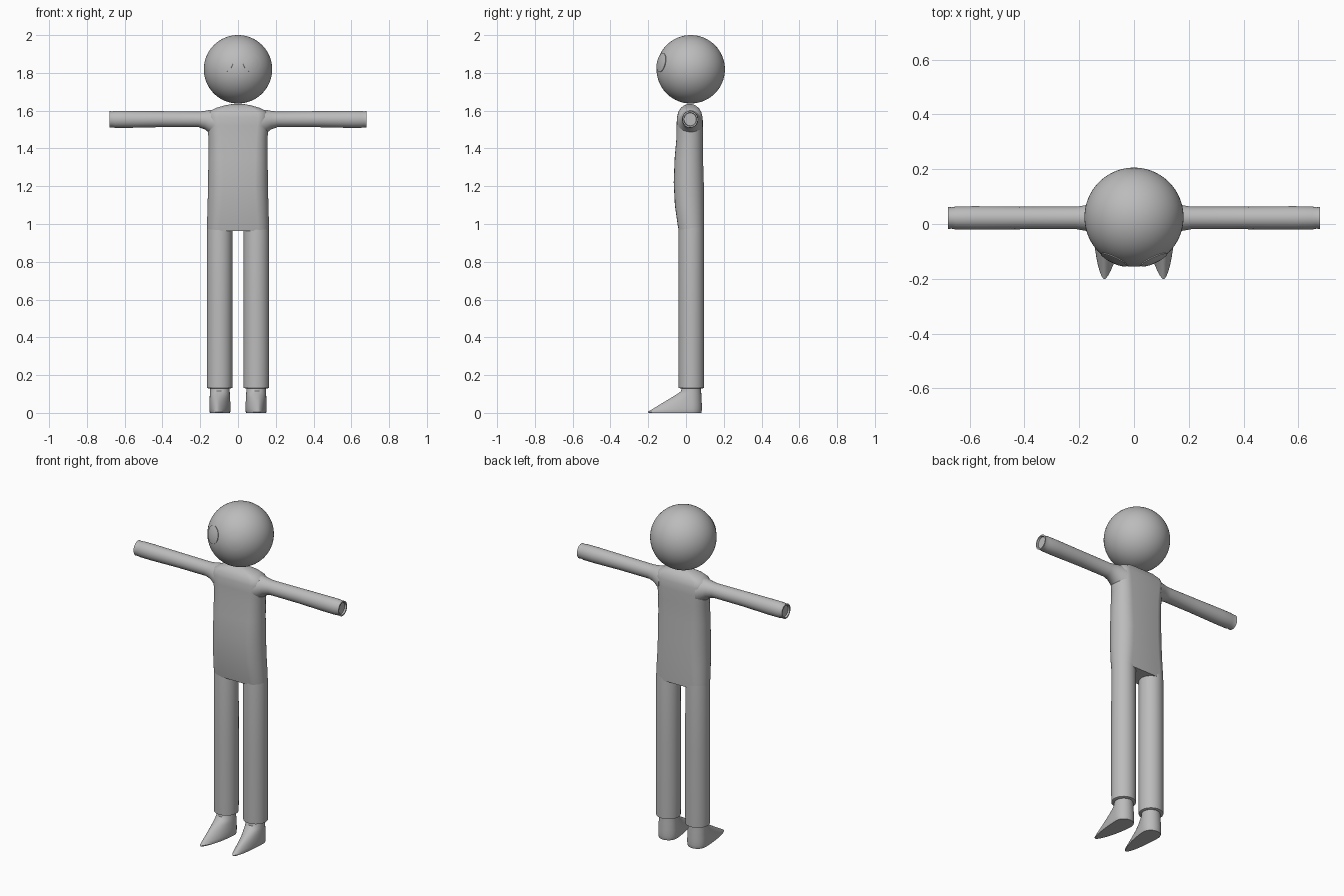
import bpy, bmesh, math
from mathutils import Vector

if "Cube" in bpy.data.objects:
    bpy.data.objects.remove(bpy.data.objects["Cube"])

grey = bpy.data.materials.new("plain grey")
grey.diffuse_color = (0.5, 0.5, 0.5, 1)
grey.use_nodes = True
grey.node_tree.nodes["Principled BSDF"].inputs["Base Color"].default_value = grey.diffuse_color
N = 40
ANGLES = [2 * math.pi * i / N for i in range(N)]


def loft(name, rings, mirror=False, angle=40):
    """Skin a list of equal-length point rings and cap both ends."""
    bm = bmesh.new()
    loops = [[bm.verts.new(p) for p in ring] for ring in rings]
    for a, b in zip(loops, loops[1:]):
        for i in range(len(a)):
            j = (i + 1) % len(a)
            bm.faces.new((a[i], a[j], b[j], b[i]))
    bm.faces.new(loops[0][::-1])
    bm.faces.new(loops[-1])
    bmesh.ops.recalc_face_normals(bm, faces=bm.faces)
    me = bpy.data.meshes.new(name)
    bm.to_mesh(me)
    bm.free()
    ob = bpy.data.objects.new(name, me)
    bpy.context.collection.objects.link(ob)
    finish(ob, angle)
    if mirror:
        ob.modifiers.new("mirror", 'MIRROR').use_axis[0] = True
    return ob


def finish(ob, angle):
    ob.data.materials.append(grey)
    bpy.ops.object.select_all(action='DESELECT')
    ob.select_set(True)
    bpy.context.view_layer.objects.active = ob
    bpy.ops.object.shade_smooth_by_angle(angle=math.radians(angle))


def stadium(z, hx, y0, y1):
    """Horizontal section with fully rounded sides."""
    cy, r = (y0 + y1) / 2, (y1 - y0) / 2
    flat = max(hx - r, 0)
    return [Vector((r * math.cos(t) + math.copysign(flat, math.cos(t)),
                    cy + r * math.sin(t), z)) for t in ANGLES]


# Torso with a soft belly and sloping shoulders
loft("torso", [stadium(*s) for s in (
    (0.962, 0.163, -0.038, 0.094), (1.0, 0.164, -0.045, 0.095),
    (1.1, 0.161, -0.059, 0.095), (1.22, 0.158, -0.065, 0.094),
    (1.35, 0.157, -0.060, 0.090), (1.45, 0.156, -0.051, 0.089),
    (1.52, 0.162, -0.050, 0.090), (1.565, 0.166, -0.048, 0.088),
    (1.595, 0.155, -0.040, 0.080), (1.615, 0.115, -0.027, 0.067),
    (1.628, 0.070, -0.010, 0.050), (1.635, 0.030, 0.008, 0.032))], angle=60)

# Trouser legs
CX, CY, R = 0.097, 0.028, 0.068
loft("leg", [[Vector((CX + r * math.cos(t), CY + r * math.sin(t), z)) for t in ANGLES]
             for z, r in ((0.13, R - 0.008), (0.133, R - 0.001), (0.2, R), (0.6, R),
                          (0.97, 0.067), (1.03, 0.062))], mirror=True)

# Arms: flared at the shoulder, recessed at the open sleeve end
loft("arm", [[Vector((x, 0.022 + ry * math.cos(t), cz + rz * math.sin(t))) for t in ANGLES]
             for x, cz, ry, rz in (
                 (0.12, 1.530, 0.066, 0.075), (0.15, 1.542, 0.056, 0.062),
                 (0.175, 1.550, 0.047, 0.049), (0.21, 1.554, 0.041, 0.041),
                 (0.40, 1.555, 0.041, 0.042), (0.58, 1.554, 0.043, 0.045),
                 (0.65, 1.554, 0.042, 0.045), (0.667, 1.554, 0.039, 0.042),
                 (0.680, 1.554, 0.041, 0.044), (0.680, 1.554, 0.034, 0.036),
                 (0.670, 1.554, 0.032, 0.034))], mirror=True)


# Pointed slippers
def foot_ring(z, r, front):
    pts = []
    for t in ANGLES:
        c, s = math.cos(t), math.sin(t)
        x, y = r * c, r * s
        if s < 0:
            k = min(1, max(0, (-0.02 - front) / 0.08))
            e = 1 + 0.25 * k
            x = math.copysign(r * abs(c) ** e, c) + 0.012 * k * s * s
            y = -(0.028 - front) * abs(s) ** e
        pts.append(Vector((0.096 + x, 0.028 + y, z)))
    return pts


loft("foot", [foot_ring(*s) for s in (
    (0.0, 0.053, -0.198), (0.006, 0.055, -0.202), (0.02, 0.056, -0.178),
    (0.04, 0.056, -0.145), (0.06, 0.055, -0.112), (0.08, 0.054, -0.079),
    (0.10, 0.053, -0.046), (0.115, 0.052, -0.026), (0.15, 0.051, -0.022))], mirror=True)

# Head
HEAD, HR = Vector((0, 0.025, 1.819)), 0.181
bpy.ops.mesh.primitive_uv_sphere_add(segments=64, ring_count=32, radius=HR, location=HEAD)
head = bpy.context.object
head.name = "head"
finish(head, 60)

# Eyes: thin round caps following the head
aim = Vector((0.075, -0.160, 0.036)).to_track_quat('Z', 'Y')
loft("eye", [[HEAD + aim @ Vector((r * math.sin(a) * math.cos(t),
                                   r * math.sin(a) * math.sin(t),
                                   r * math.cos(a))) for t in ANGLES]
             for r, a in ((0.178, 0.285), (0.1845, 0.285), (0.185, 0.2),
                          (0.185, 0.1), (0.185, 0.02))], mirror=True)
